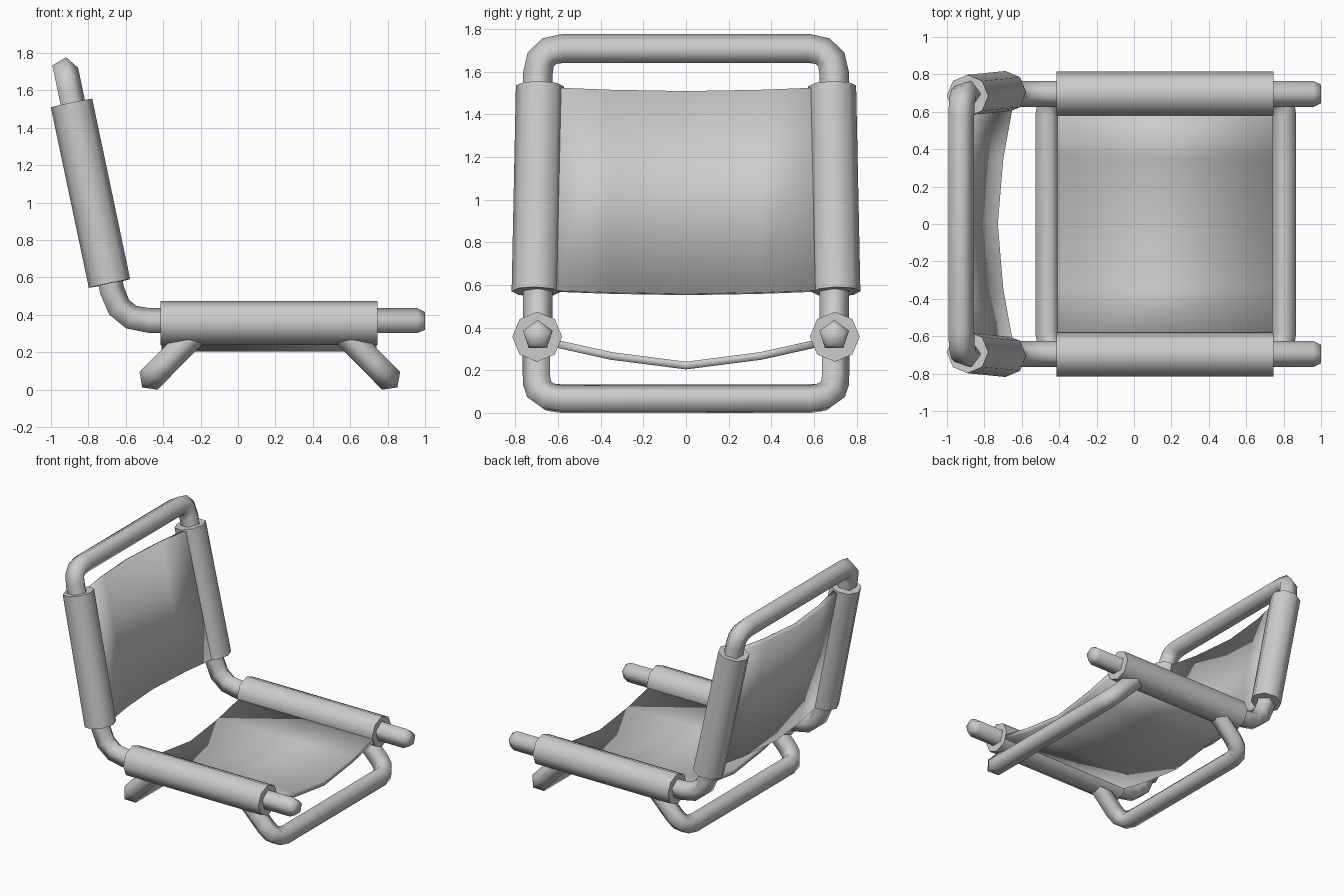
import bpy, bmesh, math
from mathutils import Vector, Quaternion

if "Cube" in bpy.data.objects:
    bpy.data.objects.remove(bpy.data.objects["Cube"])


def finish(name, bm):
    bmesh.ops.recalc_face_normals(bm, faces=bm.faces)
    me = bpy.data.meshes.new(name)
    bm.to_mesh(me)
    bm.free()
    ob = bpy.data.objects.new(name, me)
    bpy.context.collection.objects.link(ob)
    bpy.ops.object.select_all(action='DESELECT')
    ob.select_set(True)
    bpy.context.view_layer.objects.active = ob
    bpy.ops.object.shade_smooth_by_angle(angle=math.radians(75))
    return ob


def rounded(points, radii, steps=3):
    """Polyline with filleted corners; radii holds one setback per inner point."""
    pts = [Vector(p) for p in points]
    out = [pts[0]]
    for a, b, c, r in zip(pts, pts[1:], pts[2:], radii):
        p, q = b + (a - b).normalized() * r, b + (c - b).normalized() * r
        for i in range(steps + 1):
            t = i / steps
            out.append(p * (1 - t) ** 2 + b * 2 * t * (1 - t) + q * t * t)
    return out + [pts[-1]]


def tube(name, path, radius, sides, up, tip=0.0):
    """Sweep a polygon along a path; tip adds a short tapered end."""
    path = [Vector(p) for p in path]
    scale = [1.0] * len(path)
    if tip:
        path.insert(1, path[0] + (path[1] - path[0]).normalized() * tip)
        path.insert(-1, path[-1] + (path[-2] - path[-1]).normalized() * tip)
        scale = [0.72] + [1.0] * len(scale) + [0.72]
    bm = bmesh.new()
    rings, u, last = [], Vector(up), None
    for i, p in enumerate(path):
        a, b = path[max(i - 1, 0)], path[min(i + 1, len(path) - 1)]
        t = ((p - a).normalized() + (b - p).normalized()).normalized()
        if last:
            u = last.rotation_difference(t) @ u
        u = (u - t * u.dot(t)).normalized()
        last = t
        rings.append([bm.verts.new(p + Quaternion(t, math.tau * k / sides) @ u * radius * scale[i])
                      for k in range(sides)])
    for r, s in zip(rings, rings[1:]):
        for k in range(sides):
            j = (k + 1) % sides
            bm.faces.new((r[k], r[j], s[j], s[k]))
    bm.faces.new(rings[0])
    bm.faces.new(rings[-1])
    return finish(name, bm)


def sling(name, start, end, normal, offsets):
    """Sagging fabric panel between the two side sleeves."""
    bm = bmesh.new()
    rows = []
    for p in (Vector(start), Vector(end)):
        rows.append([bm.verts.new(p + Vector((0, y, 0)) + Vector(normal) * o)
                     for y, o in zip((-0.62, -0.35, 0, 0.35, 0.62), offsets)])
    for k in range(4):
        bm.faces.new((rows[0][k], rows[0][k + 1], rows[1][k + 1], rows[1][k]))
    ob = finish(name, bm)
    mod = ob.modifiers.new("thickness", 'SOLIDIFY')
    mod.thickness = 0.036
    mod.offset = 0


W = 0.695                      # half width to the tube centre
SEAT_Z = 0.363

# Continuous frame: seat rails, back uprights and top bar
side = [(1.0, W, SEAT_Z), (-0.645, W, SEAT_Z), (-0.926, W, 1.705)]
mirror = [(x, -y, z) for x, y, z in reversed(side)]
tube("frame", rounded(side + mirror, (0.17, 0.12, 0.12, 0.17)), 0.073, 5, (0, 0, 1), tip=0.04)

# U-shaped legs, front and rear
for name, s in (("rear_leg", -1), ("front_leg", 1)):
    top, foot = 0.17 + s * 0.40, 0.17 + s * 0.633
    u = [(top, W, 0.30), (foot, W, 0.063), (foot, -W, 0.063), (top, -W, 0.30)]
    tube(name, rounded(u, (0.11, 0.11)), 0.071, 5, (0, 1, 0))

# Fabric sleeves around the rails and uprights
for name, s in (("left", 1), ("right", -1)):
    tube("seat_sleeve_" + name, [(-0.415, s * 0.698, 0.357), (0.745, s * 0.698, 0.357)],
         0.117, 8, (0, 0, 1))
    tube("back_sleeve_" + name, [(-0.687, s * 0.705, 0.568), (-0.89, s * 0.685, 1.533)],
         0.113, 8, (1, 0, 0))

# Sagging seat and back panels
sling("seat_fabric", (-0.41, 0, 0.357), (0.74, 0, 0.357), (0, 0, 1),
      (-0.03, -0.09, -0.135, -0.09, -0.03))
sling("back_fabric", (-0.687, 0, 0.568), (-0.887, 0, 1.518), (0.979, 0, 0.206),
      (0.02, -0.03, -0.06, -0.03, 0.02))
